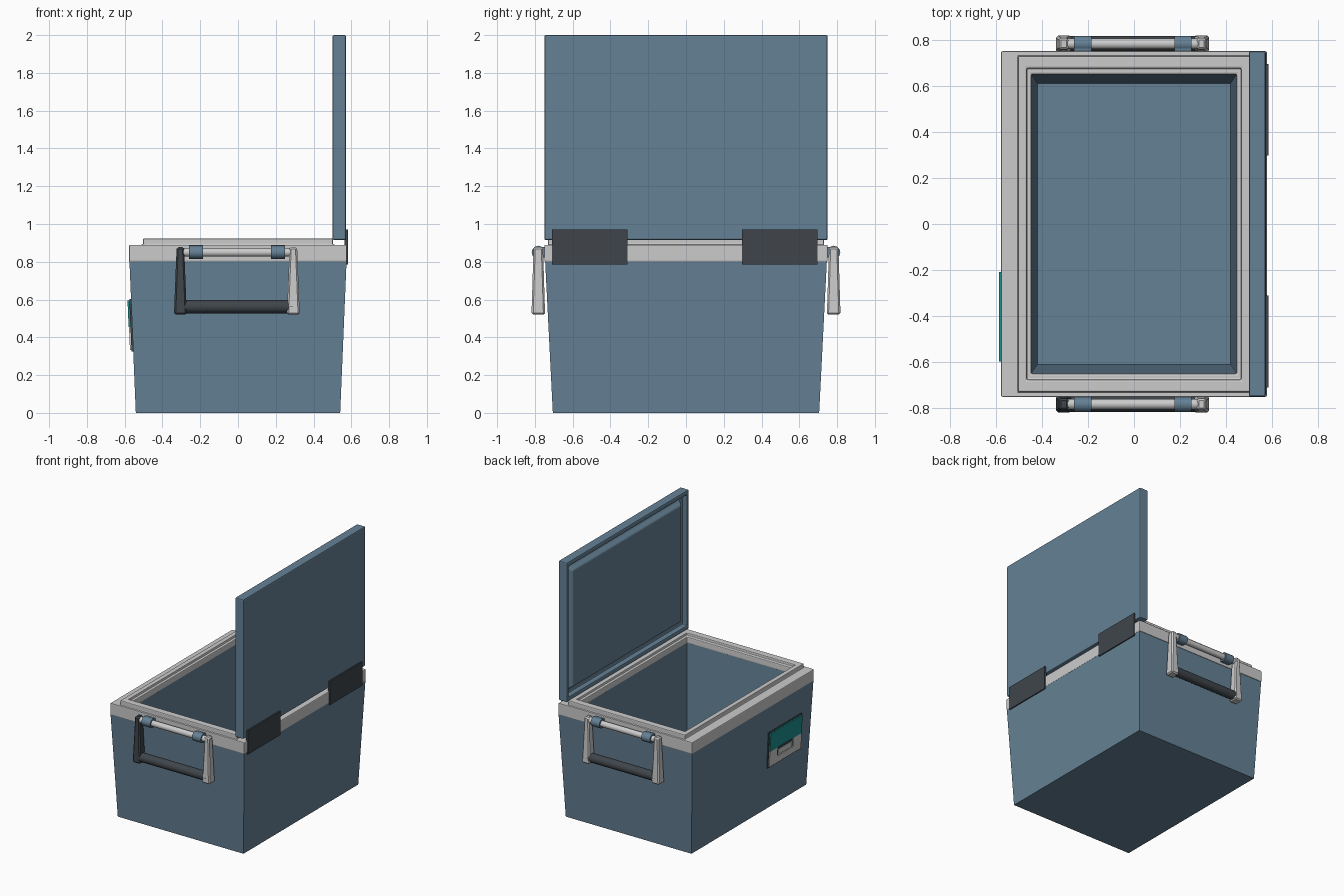
import bpy, bmesh, math
from mathutils import Matrix, Vector

if "Cube" in bpy.data.objects:
    bpy.data.objects.remove(bpy.data.objects["Cube"])


def material(name, rgb):
    m = bpy.data.materials.new(name)
    m.diffuse_color = (*rgb, 1)
    m.use_nodes = True
    m.node_tree.nodes["Principled BSDF"].inputs["Base Color"].default_value = m.diffuse_color
    return m


BLUE = material("blue_plastic", (0.13, 0.22, 0.30))
DARK = material("dark_rubber", (0.05, 0.06, 0.07))
TEAL = material("teal_panel", (0.01, 0.27, 0.27))


def finish(name, bm, mat=None, matrix=Matrix(), bevel=0, segments=2):
    bmesh.ops.recalc_face_normals(bm, faces=bm.faces)
    me = bpy.data.meshes.new(name)
    bm.to_mesh(me)
    bm.free()
    ob = bpy.data.objects.new(name, me)
    bpy.context.collection.objects.link(ob)
    ob.matrix_world = matrix
    if mat:
        me.materials.append(mat)
    if bevel:
        b = ob.modifiers.new("edge_rounding", 'BEVEL')
        b.width, b.segments = bevel, segments
        b.limit_method, b.angle_limit = 'ANGLE', math.radians(40)
    return ob


def loft(name, rings, mat=None, matrix=Matrix(), bevel=0, caps=True, segments=2):
    """Skin through centred rectangles given as (half x, half y, z)."""
    bm = bmesh.new()
    loops = [[bm.verts.new((sx * hx, sy * hy, z))
              for sx, sy in ((-1, -1), (1, -1), (1, 1), (-1, 1))] for hx, hy, z in rings]
    if not caps:
        loops.append(loops[0])
    for a, b in zip(loops, loops[1:]):
        for i in range(4):
            j = (i + 1) % 4
            bm.faces.new((a[i], a[j], b[j], b[i]))
    if caps:
        bm.faces.new(loops[0])
        bm.faces.new(loops[-1])
    return finish(name, bm, mat, matrix, bevel, segments)


def box(name, lo, hi, mat=None, matrix=Matrix(), bevel=0):
    lo, hi = Vector(lo), Vector(hi)
    h = (hi - lo) / 2
    return loft(name, [(h.x, h.y, -h.z), (h.x, h.y, h.z)], mat,
                matrix @ Matrix.Translation((lo + hi) / 2), bevel)


def rod(name, x0, x1, y, z, r, mat=None, sides=16):
    bm = bmesh.new()
    bmesh.ops.create_cone(bm, cap_ends=True, segments=sides, radius1=r, radius2=r, depth=x1 - x0)
    m = Matrix.Translation(((x0 + x1) / 2, y, z)) @ Matrix.Rotation(math.pi / 2, 4, 'Y')
    ob = finish(name, bm, mat, m)
    bpy.context.view_layer.objects.active = ob
    bpy.ops.object.select_all(action='DESELECT')
    ob.select_set(True)
    bpy.ops.object.shade_smooth_by_angle(angle=math.radians(40))
    return ob


# Hollow tapered body
loft("cooler_body", [(0.541, 0.705, 0), (0.575, 0.746, 0.81), (0.446, 0.65, 0.87),
                     (0.42, 0.61, 0.08)], BLUE)

# Grey rim with a raised sealing lip
loft("rim", [(0.55, 0.72, 0.80), (0.577, 0.75, 0.80), (0.577, 0.75, 0.89), (0.503, 0.73, 0.89),
             (0.503, 0.73, 0.923), (0.466, 0.676, 0.923), (0.466, 0.676, 0.905),
             (0.446, 0.65, 0.905), (0.444, 0.648, 0.86)], bevel=0.006, caps=False)

# Open lid: outer shell, groove for the lip, chamfered inner panel
lid_frame = Matrix.Translation((0, 0, 1.4575)) @ Matrix.Rotation(math.pi / 2, 4, 'Y')
loft("lid", [(0.5425, 0.75, 0.572), (0.5425, 0.75, 0.50), (0.507, 0.725, 0.50),
             (0.507, 0.725, 0.54), (0.475, 0.69, 0.54), (0.45, 0.665, 0.505)],
     BLUE, lid_frame, bevel=0.008)

# Hinge plates
for i, (y0, y1) in enumerate(((-0.71, -0.31), (0.297, 0.695))):
    box(f"hinge_{i}", (0.565, y0, 0.785), (0.583, y1, 0.97), DARK)

# Control panel lying on the sloped wall
wall = Matrix.Translation((-0.541, 0, 0)) @ Matrix.Rotation(-math.atan(0.034 / 0.81), 4, 'Y')
box("panel_back", (-0.009, -0.605, 0.325), (0.01, -0.20, 0.603), DARK, wall)
box("panel_display", (-0.019, -0.597, 0.455), (-0.005, -0.208, 0.597), TEAL, wall)
for n, y0, y1, z0, z1 in (("side_a", -0.597, -0.50, 0.333, 0.455),
                          ("side_b", -0.305, -0.208, 0.333, 0.455),
                          ("bottom", -0.50, -0.305, 0.333, 0.385)):
    box("panel_" + n, (-0.017, y0, z0), (-0.005, y1, z1), None, wall)
box("panel_button", (-0.012, -0.485, 0.39), (-0.005, -0.32, 0.43), None, wall)

# Swing handles on both ends
for s, side in ((-1, "front"), (1, "back")):
    y = s * 0.782
    rod(side + "_handle_pivot", -0.29, 0.28, y, 0.85, 0.023)
    for x0, tag in ((-0.26, "left"), (0.175, "right")):
        rod(f"{side}_clip_{tag}", x0, x0 + 0.075, y, 0.85, 0.035, BLUE, 12)
        box(f"{side}_clip_base_{tag}", (x0, min(y, s * 0.745), 0.822),
            (x0 + 0.075, max(y, s * 0.745), 0.878), BLUE)
    for x, tag in ((-0.305, "left"), (0.293, "right")):
        mat = DARK if s < 0 and x < 0 else None
        loft(f"{side}_handle_arm_{tag}", [(0.034, 0.036, 0.52), (0.02, 0.025, 0.877)], mat,
             Matrix.Translation((x, y, 0)), bevel=0.009, segments=1)
    rod(side + "_handle_grip", -0.30, 0.29, y, 0.562, 0.035, DARK)
